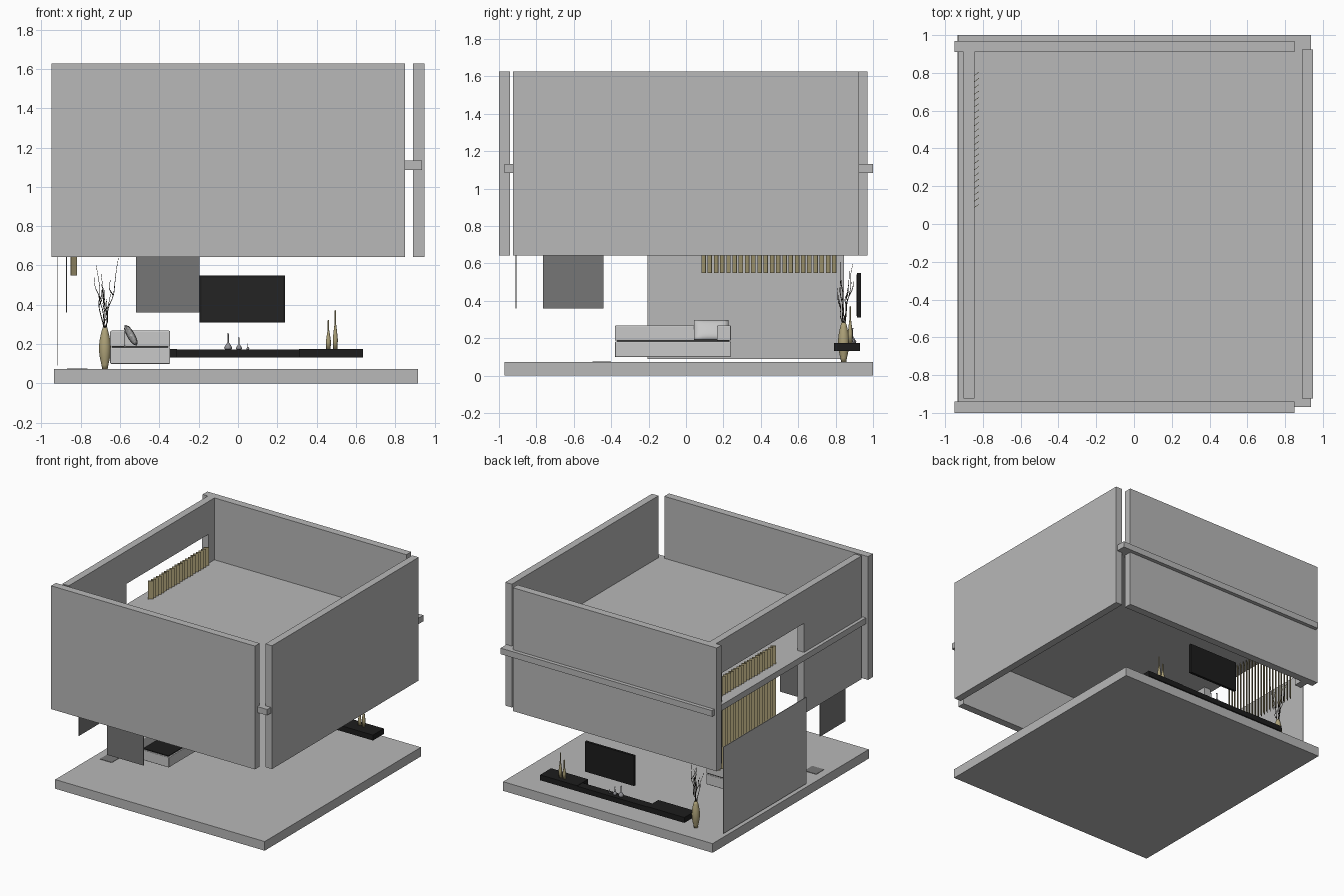
import bpy, bmesh, math, random
from mathutils import Vector

random.seed(4)
if "Cube" in bpy.data.objects:
    bpy.data.objects.remove(bpy.data.objects["Cube"])


def material(name, r, g, b):
    m = bpy.data.materials.new(name)
    m.use_nodes = True
    m.diffuse_color = (r, g, b, 1)
    m.node_tree.nodes["Principled BSDF"].inputs["Base Color"].default_value = (r, g, b, 1)
    return m


PLASTER = material("plaster grey", .48, .48, .48)
FABRIC = material("light fabric", .58, .58, .58)
SMOKE = material("smoked panel", .18, .18, .18)
BLACK = material("black lacquer", .012, .012, .012)
SCREEN = material("screen black", .017, .017, .017)
GOLD = material("pale gold", .42, .36, .19)
TWIG = material("dark twig", .03, .025, .02)
CERAMIC = material("grey ceramic", .3, .3, .32)


def finish(name, bm, mat, smooth=False):
    bmesh.ops.recalc_face_normals(bm, faces=bm.faces)
    mesh = bpy.data.meshes.new(name)
    bm.to_mesh(mesh)
    bm.free()
    mesh.materials.append(mat)
    ob = bpy.data.objects.new(name, mesh)
    bpy.context.scene.collection.objects.link(ob)
    if smooth:
        for p in mesh.polygons:
            p.use_smooth = True
    return ob


def box(name, x, y, z, mat, bevel=0):
    """Box from (low, high) ranges along each axis."""
    bm = bmesh.new()
    bmesh.ops.create_cube(bm, size=1)
    for v in bm.verts:
        v.co = Vector([(a + b) / 2 + c * (b - a) for c, (a, b) in zip(v.co, (x, y, z))])
    ob = finish(name, bm, mat)
    if bevel:
        mod = ob.modifiers.new("soft edge", 'BEVEL')
        mod.width, mod.segments = bevel, 3
    return ob


def prism(name, points, offset, mat):
    """Extrude a flat outline along an offset vector."""
    bm = bmesh.new()
    face = bm.faces.new([bm.verts.new(p) for p in points])
    out = bmesh.ops.extrude_face_region(bm, geom=[face])["geom"]
    bmesh.ops.translate(bm, vec=offset, verts=[g for g in out if isinstance(g, bmesh.types.BMVert)])
    return finish(name, bm, mat)


def lathe(name, profile, x, y, mat, sides=20):
    """Spin a list of (radius, height) about a vertical axis."""
    bm = bmesh.new()
    vs = [bm.verts.new((x + r, y, z)) for r, z in profile]
    edges = [bm.edges.new(p) for p in zip(vs, vs[1:])]
    bmesh.ops.spin(bm, geom=vs + edges, cent=(x, y, 0), axis=(0, 0, 1),
                   angle=math.tau, steps=sides)
    bmesh.ops.remove_doubles(bm, verts=bm.verts, dist=.0002)
    return finish(name, bm, mat, True)


# Floor and the upper slab that pokes through the walls
box("ground_floor", (-.935, .915), (-.97, 1), (0, .073), PLASTER)
box("upper_slab", (-.93, .937), (-.97, 1), (1.085, 1.133), PLASTER)

# Outer walls
LOW, TOP = .643, 1.627
box("front_wall", (-.95, .85), (-1, -.94), (LOW, TOP), PLASTER)
box("back_wall", (-.95, .85), (.91, .97), (LOW, TOP), PLASTER)
box("right_wall", (.89, .948), (-.925, .925), (LOW, TOP), PLASTER)

# Notched wall, open above the tall panel
outline = [(-.925, LOW), (-.2, LOW), (-.2, 1.365), (.835, 1.365),
           (.835, LOW), (.91, LOW), (.91, TOP), (-.925, TOP)]
prism("notched_wall", [(-.903, y, z) for y, z in outline], (.058, 0, 0), PLASTER)
box("tall_panel", (-.922, -.917), (-.205, .845), (.09, .78), PLASTER)

# Smoked hanging panels and floor plate
box("front_panel", (-.52, -.197), (-.912, -.907), (.36, .85), SMOKE)
box("side_panel", (-.874, -.869), (-.765, -.44), (.36, .85), SMOKE)
box("floor_plate", (-.87, -.765), (-.5, -.4), (.073, .076), SMOKE)

# Angled slats of the screen
for i in range(22):
    y = .082 + i * .0333
    prism("slat", [(-.85, y, .55), (-.82, y + .022, .55),
                   (-.82, y + .022, 1.28), (-.85, y, 1.28)],
          (-.0015, .002, 0), GOLD)

# Sofa with a back and one arm
box("sofa_seat", (-.65, -.345), (-.38, .24), (.1, .182), FABRIC, .004)
box("sofa_back", (-.65, -.575), (-.38, .24), (.187, .268), FABRIC, .006)
box("sofa_arm", (-.575, -.345), (.165, .24), (.187, .268), FABRIC, .006)
box("sofa_gap", (-.64, -.355), (-.37, .23), (.181, .188), BLACK)

# Pillow: a puffed square leaning on the sofa back
bm = bmesh.new()
bmesh.ops.create_cube(bm, size=2)
bmesh.ops.subdivide_edges(bm, edges=bm.edges, cuts=7, use_grid_fill=True)
for v in bm.verts:
    puff = math.sqrt(max(0, (1 - v.co.y ** 2) * (1 - v.co.z ** 2)))
    v.co = Vector((v.co.x * (.002 + .018 * puff), v.co.y * .092, v.co.z * .06))
pillow = finish("pillow", bm, FABRIC, True)
pillow.location = (-.545, .135, .245)
pillow.rotation_euler = (0, math.radians(-30), 0)

# Television
box("television", (-.195, .238), (.915, .935), (.31, .55), BLACK)
box("television_screen", (-.185, .228), (.912, .916), (.32, .54), SCREEN)

# Low console: two deep blocks joined by a shallow shelf
box("console_shelf", (-.31, .31), (.86, .93), (.132, .172), BLACK)
for side in (-1, 1):
    x = sorted((side * .31, side * .637))
    box("console_block", x, (.792, .93), (.132, .175), BLACK)

# Slim bottles and small vases on the console
for x, h in ((.46, .15), (.495, .2)):
    shape = ((0, 0), (.011, 0), (.013, .25), (.009, .45), (.004, .65), (.004, .97), (0, 1))
    lathe("slim_bottle", [(r, .174 + t * h) for r, t in shape], x, .878, GOLD)
for x, h in ((-.05, .082), (.005, .062), (.05, .032)):
    shape = ((0, 0), (.2, 0), (.25, .12), (.15, .3), (.05, .45), (.04, .9), (.07, 1))
    lathe("small_vase", [(r * h, .172 + t * h) for r, t in shape], x, .89, CERAMIC)

# Floor vase
VX, VY = -.677, .843
body = [(0, .074), (.014, .074)]
body += [(.012 + .018 * math.sin(math.pi * t / 10), .074 + .021 * t) for t in range(1, 11)]
body += [(.009, .284), (.014, .25), (0, .24)]
lathe("floor_vase", body, VX, VY, GOLD, 24)

# Twigs
curve = bpy.data.curves.new("twigs", 'CURVE')
curve.dimensions = '3D'
curve.bevel_depth = .0022
curve.bevel_resolution = 1
curve.resolution_u = 4


def twig(points):
    s = curve.splines.new('BEZIER')
    s.bezier_points.add(len(points) - 1)
    for i, (p, q) in enumerate(zip(s.bezier_points, points)):
        p.co = q
        p.radius = 1.3 - .9 * i / (len(points) - 1)
        p.handle_left_type = p.handle_right_type = 'AUTO'


for dx, dy, top in ((.07, -.02, .645), (-.045, .05, .6), (-.02, .03, .56),
                    (.03, -.035, .47), (-.055, -.02, .54), (.01, .01, .43)):
    path = []
    for k in range(7):
        t = k / 6
        w = .009 * math.sin(t * math.pi)
        path.append(Vector((VX + dx * t + random.uniform(-w, w),
                            VY + dy * t + random.uniform(-w, w),
                            .25 + (top - .25) * t)))
    twig(path)
    # Small side shoot
    twig([path[3], path[3] + Vector((-dx * .3, dy * .4, .04)),
          path[3] + Vector((-dx * .2, dy * .5, .08))])
twigs = bpy.data.objects.new("twigs", curve)
curve.materials.append(TWIG)
bpy.context.scene.collection.objects.link(twigs)
